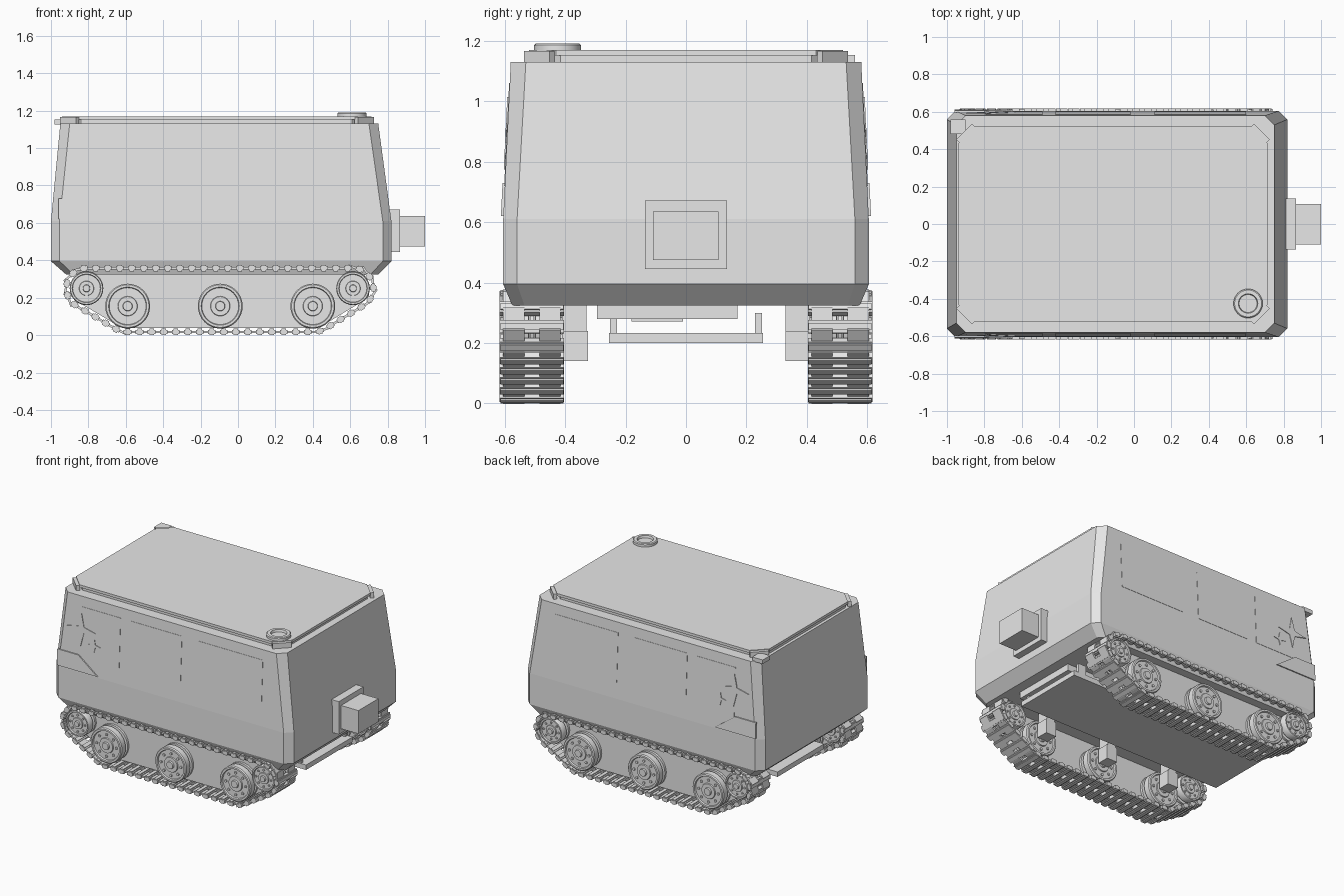
import bpy, bmesh
from math import cos, sin, pi, atan2
from mathutils import Matrix, Vector
from mathutils.geometry import convex_hull_2d

cube = bpy.data.objects.get("Cube")
if cube:
    bpy.data.objects.remove(cube, do_unlink=True)

grey = bpy.data.materials.new("light_grey")
grey.use_nodes = True
grey.diffuse_color = (0.8, 0.8, 0.8, 1)
grey.node_tree.nodes["Principled BSDF"].inputs["Base Color"].default_value = (0.8, 0.8, 0.8, 1)


def finish(name, bm, smooth=False):
    bmesh.ops.recalc_face_normals(bm, faces=bm.faces)
    mesh = bpy.data.meshes.new(name)
    bm.to_mesh(mesh)
    bm.free()
    mesh.materials.append(grey)
    ob = bpy.data.objects.new(name, mesh)
    bpy.context.collection.objects.link(ob)
    if smooth:
        bpy.ops.object.select_all(action='DESELECT')
        ob.select_set(True)
        bpy.context.view_layer.objects.active = ob
        bpy.ops.object.shade_smooth_by_angle(angle=0.6)
    return ob


def add_box(bm, lo, hi, matrix=Matrix()):
    lo, hi = Vector(lo), Vector(hi)
    size = Matrix.Diagonal((*(hi - lo), 1))
    bmesh.ops.create_cube(bm, size=1, matrix=matrix @ Matrix.Translation((lo + hi) / 2) @ size)


def box(name, lo, hi):
    bm = bmesh.new()
    add_box(bm, lo, hi)
    return finish(name, bm)


def loft(name, rings):
    """Skin matching closed rings and cap both ends."""
    bm = bmesh.new()
    rows = [[bm.verts.new(p) for p in ring] for ring in rings]
    for a, b in zip(rows, rows[1:]):
        for i in range(len(a)):
            j = (i + 1) % len(a)
            bm.faces.new((a[i], a[j], b[j], b[i]))
    bm.faces.new(rows[0])
    bm.faces.new(rows[-1])
    return finish(name, bm)


def cut_rect(z, x0, x1, hy, c):
    """Rectangle with cut corners at height z."""
    return [(x0 + c, -hy, z), (x1 - c, -hy, z), (x1, -hy + c, z), (x1, hy - c, z),
            (x1 - c, hy, z), (x0 + c, hy, z), (x0, hy - c, z), (x0, -hy + c, z)]


def add_lathe(bm, profile, matrix, sides=32):
    """Turn (radius, height) points about the local z axis."""
    verts = [bm.verts.new((r, 0, h)) for r, h in profile]
    edges = [bm.edges.new(pair) for pair in zip(verts, verts[1:])]
    made = bmesh.ops.spin(bm, geom=verts + edges, cent=(0, 0, 0), axis=(0, 0, 1),
                          angle=2 * pi, steps=sides, use_duplicate=False)
    bmesh.ops.remove_doubles(bm, verts=bm.verts, dist=1e-5)
    bmesh.ops.transform(bm, matrix=matrix, verts=bm.verts)


# Hull
loft("hull", [cut_rect(0.325, -0.92, 0.75, 0.575, 0.04),
              cut_rect(0.395, -1.0, 0.82, 0.605, 0.046),
              cut_rect(0.61, -1.0, 0.82, 0.605, 0.046),
              cut_rect(1.13, -0.95, 0.75, 0.58, 0.05)])

# Roof panel with its corner brackets
loft("roof_base", [cut_rect(z, -0.93, 0.70, 0.505, 0.09) for z in (1.125, 1.154)])
loft("roof_panel", [cut_rect(z, -0.94, 0.715, 0.52, 0.09) for z in (1.152, 1.17)])
for end, x, dx in (("front", -0.90, -1), ("rear", 0.675, 1)):
    for side, s in (("right", -1), ("left", 1)):
        bm = bmesh.new()
        turn = Matrix.Translation((x, s * 0.485, 0)) @ Matrix.Rotation(-dx * s * pi / 4, 4, 'Z')
        add_box(bm, (-0.06, -0.012, 1.125), (0.06, 0.012, 1.166), turn)
        finish(f"roof_bracket_{end}_{side}", bm)
box("roof_lamp", (-0.98, 0.48, 1.125), (-0.90, 0.56, 1.153))

# Roof hatch ring
bm = bmesh.new()
add_lathe(bm, [(0, 0), (0.078, 0), (0.078, 0.016), (0.072, 0.021), (0.052, 0.021),
               (0.048, 0.005), (0, 0.005)], Matrix.Translation((0.61, -0.425, 1.17)))
finish("hatch_ring", bm, True)

# Rear coupling box
box("coupling_base", (0.80, -0.135, 0.445), (0.867, 0.135, 0.672))
box("coupling_box", (0.86, -0.11, 0.475), (1.0, 0.108, 0.636))

# Belly tray, hanging posts and underside box
box("belly_tray", (-0.88, -0.255, 0.2), (0.70, 0.255, 0.234))
for side, s in (("right", -1), ("left", 1)):
    for x in (-0.75, 0.6):
        box(f"tray_post_{side}", (x, s * 0.24 - 0.011, 0.23), (x + 0.06, s * 0.24 + 0.011, 0.30))
box("underside_box", (0.25, -0.295, 0.28), (0.68, 0.17, 0.33))
box("underside_cover", (0.30, -0.18, 0.272), (0.62, -0.01, 0.285))


def wall_plate(name, s, outline, lift):
    """Thin plate lying on the sloping side wall."""
    def at(x, z, d):
        return (x, s * (0.605 - max(0, z - 0.61) * 0.048 + d), z)
    return loft(name, [[at(x, z, d) for x, z in outline] for d in (-0.003, lift)])


def star(cx, cz, r):
    return [(cx + cos(i * pi / 4) * r * (0.27 if i % 2 else 1),
             cz + sin(i * pi / 4) * r * (0.27 if i % 2 else 1)) for i in range(8)]


# Side windows and trim
for side, s in (("right", -1), ("left", 1)):
    for x0, x1 in ((-0.79, -0.49), (-0.42, -0.02), (0.11, 0.60)):
        wall_plate(f"window_{side}", s, [(x0, 0.72), (x1, 0.72), (x1, 1.06), (x0, 1.06)], 0.002)
    wall_plate(f"large_star_{side}", s, star(-0.785, 0.905, 0.11), 0.006)
    wall_plate(f"small_star_{side}", s, star(-0.682, 0.82, 0.045), 0.006)
    wall_plate(f"stripe_{side}", s, [(-0.96, 0.62), (-0.65, 0.62), (-0.80, 0.73), (-0.96, 0.73)], 0.008)

# Track layout: x, z and radius of every wheel
sprockets = [(-0.81, 0.25, 0.09), (0.615, 0.25, 0.09)]
road_wheels = [(-0.59, 0.155, 0.12), (-0.095, 0.155, 0.12), (0.40, 0.155, 0.12)]


def track_loop(offset):
    """Closed outline stretched round the wheels."""
    pts = [Vector((x + (r + offset) * cos(k * pi / 24), z + (r + offset) * sin(k * pi / 24)))
           for x, z, r in sprockets + road_wheels for k in range(48)]
    return [pts[i] for i in convex_hull_2d(pts)]


def walk(loop, count):
    """Evenly spaced points and headings along the loop."""
    pairs = list(zip(loop, loop[1:] + loop[:1]))
    step = sum((b - a).length for a, b in pairs) / count
    out, due = [], 0.0
    for a, b in pairs:
        d = b - a
        while due < d.length and len(out) < count:
            p = a + d * (due / d.length)
            out.append((p, atan2(d.y, d.x)))
            due += step
        due -= d.length
    return out, step


def wheel(name, x, y, z, r):
    """Double disc wheel with hubs and bolts on both faces."""
    half = [(0, 0.103), (0.2 * r, 0.103), (0.22 * r, 0.092), (0.42 * r, 0.092), (0.44 * r, 0.085),
            (0.82 * r, 0.085), (0.85 * r, 0.095), (0.95 * r, 0.095), (r, 0.088), (r, 0.048),
            (0.8 * r, 0.046), (0.8 * r, 0.03), (r, 0.028), (r, 0.012), (0.75 * r, 0.01)]
    place = Matrix.Translation((x, y, z)) @ Matrix.Rotation(pi / 2, 4, 'X')
    bm = bmesh.new()
    add_lathe(bm, half + [(q, -h) for q, h in reversed(half)], place)
    for k in range(8):
        a = k * pi / 4
        spot = Matrix.Translation((0.63 * r * cos(a), 0.63 * r * sin(a), 0))
        bmesh.ops.create_cone(bm, cap_ends=True, segments=8, radius1=0.075 * r, radius2=0.075 * r,
                              depth=0.184, matrix=place @ spot)
    finish(name, bm, True)


for side, s in (("right", -1), ("left", 1)):
    y = s * 0.51
    for wx, wz, r in sprockets:
        wheel(f"sprocket_{side}", wx, y, wz, r)
    for wx, wz, r in road_wheels:
        wheel(f"road_wheel_{side}", wx, y, wz, r)
        # Suspension strut, foot and axle
        box(f"strut_{side}", (wx - 0.03, s * 0.37 - 0.04, 0.24), (wx + 0.03, s * 0.37 + 0.04, 0.34))
        box(f"axle_foot_{side}", (wx - 0.04, s * 0.37 - 0.04, 0.14), (wx + 0.04, s * 0.37 + 0.045, 0.24))

    # Central plate between the wheel discs
    inner = track_loop(-0.004)
    loft(f"track_plate_{side}", [[(p.x, y + d, p.y) for p in inner] for d in (-0.007, 0.007)])

    # Track shoes with a grouser bar, joined by thinner links
    shoes = bmesh.new()
    links = bmesh.new()
    spots, step = walk(track_loop(0.018), 56)
    for p, a in spots:
        m = Matrix.Translation((p.x, y, p.y)) @ Matrix.Rotation(-a, 4, 'Y')
        add_box(shoes, (-0.021, -0.107, -0.011), (0.021, 0.107, 0.011), m)
        for d in (-1, 1):
            add_box(shoes, (-0.012, -0.104, d * 0.0085 - 0.0085), (0.012, 0.104, d * 0.0085 + 0.0085), m)
        for ly in (-0.06, 0.06):
            add_box(links, (0, ly - 0.035, -0.006), (step, ly + 0.035, 0.006), m)
    finish(f"track_shoes_{side}", shoes)
    finish(f"track_links_{side}", links)
